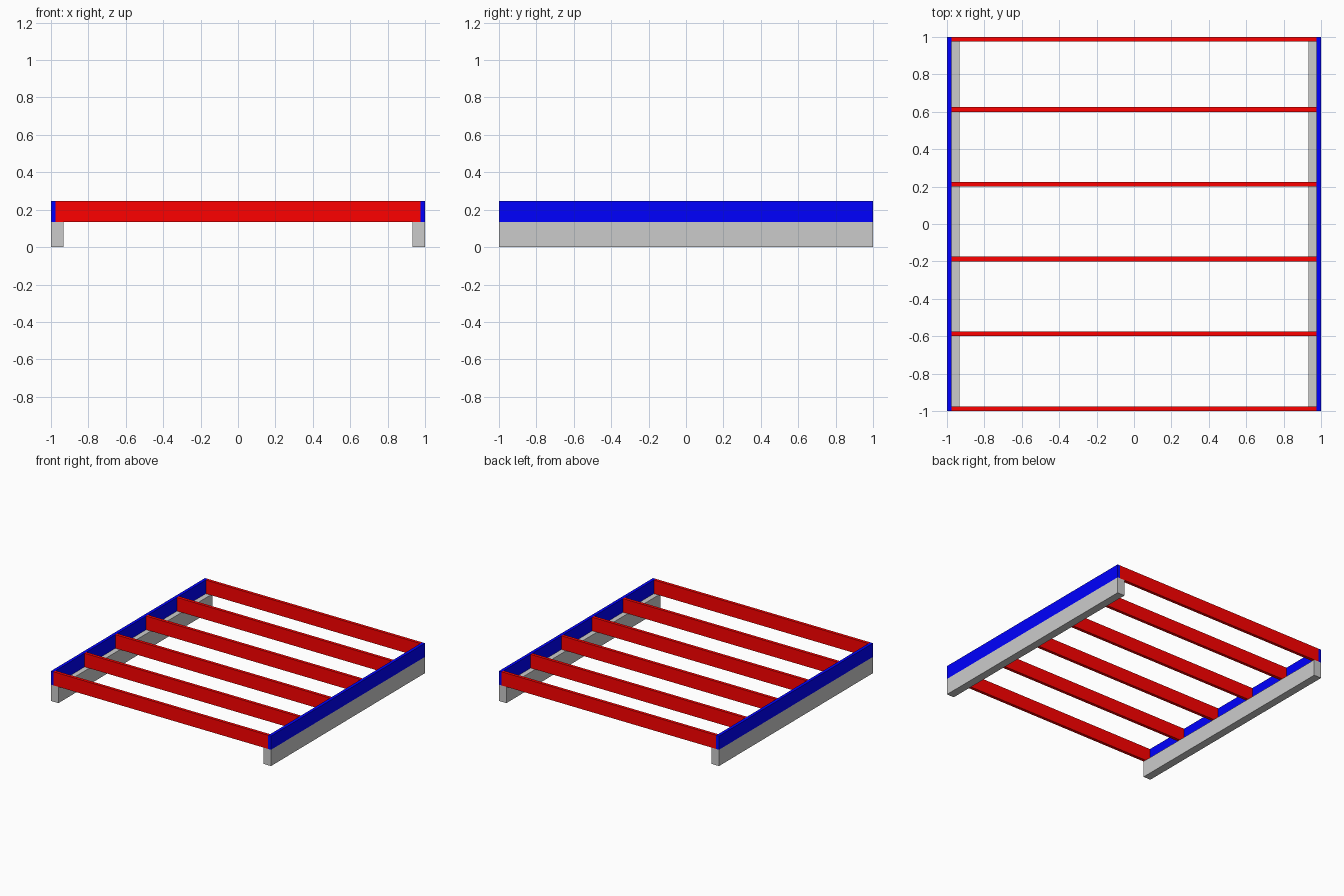
import bpy

if "Cube" in bpy.data.objects:
    bpy.data.objects.remove(bpy.data.objects["Cube"])

HEIGHT, SILL_TOP = 0.246, 0.134
BOARD, SILL_WIDTH = 0.025, 0.067


def material(name, color):
    mat = bpy.data.materials.new(name)
    mat.diffuse_color = color
    mat.use_nodes = True
    mat.node_tree.nodes["Principled BSDF"].inputs["Base Color"].default_value = mat.diffuse_color
    return mat


def box(name, low, high, mat=None):
    """Axis-aligned box between two corners."""
    center = [(a + b) / 2 for a, b in zip(low, high)]
    bpy.ops.mesh.primitive_cube_add(size=1, location=center)
    obj = bpy.context.object
    obj.name = name
    obj.scale = [b - a for a, b in zip(low, high)]
    bpy.ops.object.transform_apply(location=False, rotation=False, scale=True)
    if mat:
        obj.data.materials.append(mat)
    return obj


red = material("joist_red", (1, 0, 0, 1))
blue = material("rim_blue", (0, 0, 1, 1))

# Foundation sills and rim boards on both sides
for side, s in (("left", -1), ("right", 1)):
    sill = sorted((s, s * (1 - SILL_WIDTH)))
    rim = sorted((s, s * (1 - BOARD)))
    box(f"{side}_sill", (sill[0], -1, 0), (sill[1], 1, SILL_TOP))
    box(f"{side}_rim_board", (rim[0], -1, SILL_TOP), (rim[1], 1, HEIGHT), blue)

# Floor joists at regular spacing from the front, the last flush with the back
fronts = [-1 + 0.4 * i for i in range(5)] + [1 - BOARD]
for i, y in enumerate(fronts):
    box(f"floor_joist_{i + 1}", (-1 + BOARD, y, SILL_TOP),
        (1 - BOARD, y + BOARD, HEIGHT), red)
